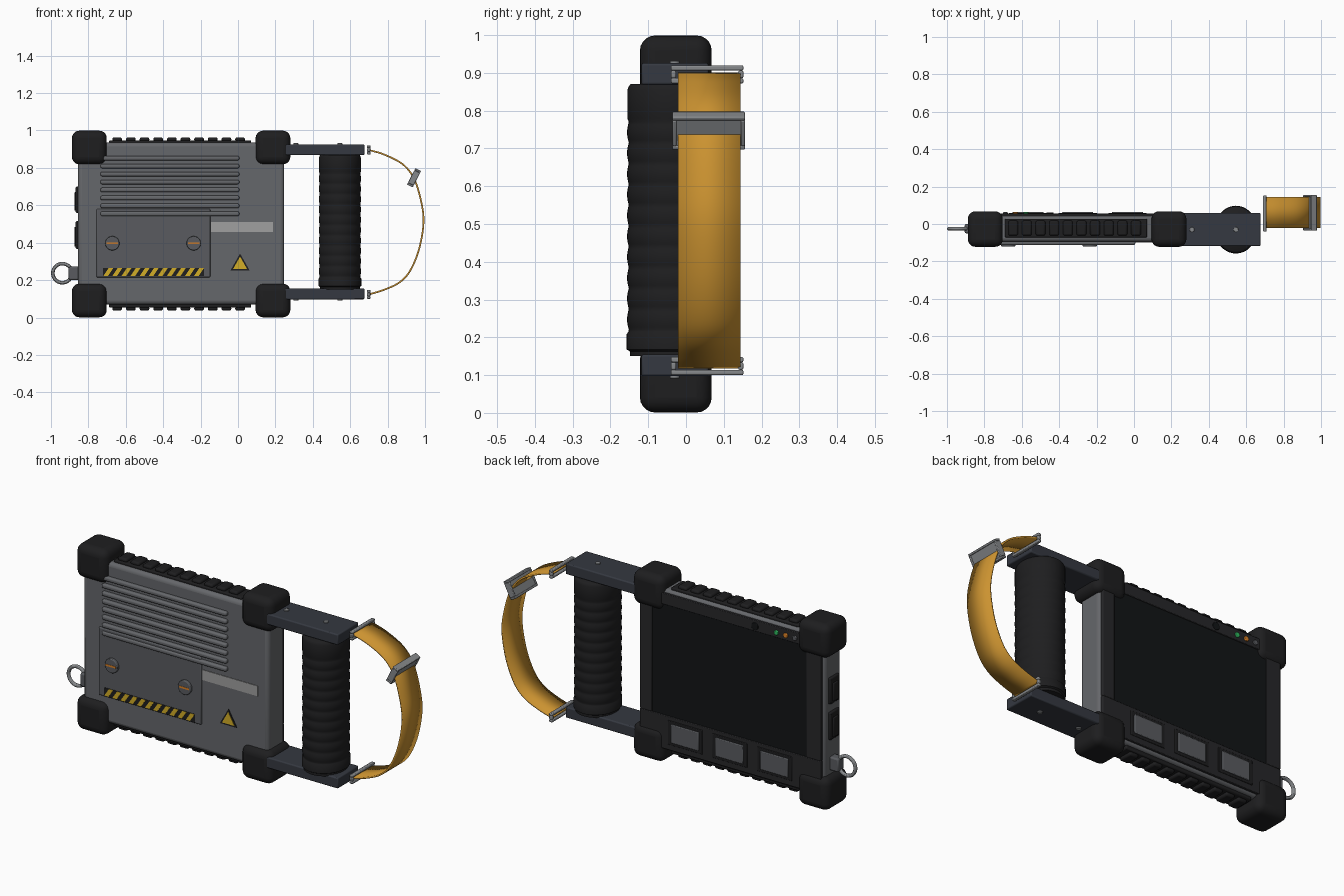
import bpy, bmesh, math
from mathutils import Vector, Matrix

if "Cube" in bpy.data.objects:
    bpy.data.objects.remove(bpy.data.objects["Cube"])


def material(name, r, g, b):
    m = bpy.data.materials.new(name)
    m.diffuse_color = (r, g, b, 1)
    m.use_nodes = True
    m.node_tree.nodes["Principled BSDF"].inputs["Base Color"].default_value = m.diffuse_color
    return m


BODY = material("body_grey", 0.13, 0.135, 0.145)
PANEL = material("panel_grey", 0.10, 0.105, 0.115)
RUBBER = material("rubber_black", 0.013, 0.013, 0.014)
BEZEL = material("bezel_black", 0.02, 0.02, 0.022)
GLASS = material("screen_black", 0.006, 0.007, 0.008)
ARM = material("arm_slate", 0.035, 0.04, 0.052)
METAL = material("metal", 0.24, 0.25, 0.26)
STRAP = material("strap_ochre", 0.60, 0.29, 0.03)
YELLOW = material("yellow", 0.65, 0.42, 0.02)
ORANGE = material("orange", 0.7, 0.22, 0.02)
GREEN = material("green", 0.03, 0.5, 0.12)
LABEL = material("label_grey", 0.35, 0.35, 0.35)


def finish(name, bm, mat, bevel=0, segs=3, angle=35):
    bmesh.ops.recalc_face_normals(bm, faces=bm.faces)
    me = bpy.data.meshes.new(name)
    bm.to_mesh(me)
    bm.free()
    ob = bpy.data.objects.new(name, me)
    bpy.context.collection.objects.link(ob)
    me.materials.append(mat)
    if bevel:
        mod = ob.modifiers.new("bevel", "BEVEL")
        mod.width, mod.segments, mod.limit_method = bevel, segs, 'ANGLE'
    bpy.ops.object.select_all(action='DESELECT')
    ob.select_set(True)
    bpy.context.view_layer.objects.active = ob
    bpy.ops.object.shade_smooth_by_angle(angle=math.radians(angle))
    return ob


def add_box(bm, x0, x1, y0, y1, z0, z1):
    mid = Matrix.Translation(((x0 + x1) / 2, (y0 + y1) / 2, (z0 + z1) / 2))
    bmesh.ops.create_cube(bm, size=1, matrix=mid @ Matrix.Diagonal((x1 - x0, y1 - y0, z1 - z0, 1)))


def boxes(name, dims, mat, bevel=0, segs=2):
    bm = bmesh.new()
    for d in dims:
        add_box(bm, *d)
    return finish(name, bm, mat, bevel, segs)


def disc(name, centre, r, depth, axis, mat, bevel=0, sides=32):
    rot = Matrix.Rotation(math.pi / 2, 4, 'X') if axis == 'Y' else Matrix()
    bm = bmesh.new()
    bmesh.ops.create_cone(bm, cap_ends=True, segments=sides, radius1=r, radius2=r, depth=depth,
                          matrix=Matrix.Translation(centre) @ rot)
    return finish(name, bm, mat, bevel)


def prisms(name, outlines, y0, y1, mat):
    """Extrude xz outlines between two y values."""
    bm = bmesh.new()
    for pts in outlines:
        f = bm.faces.new([bm.verts.new((x, y0, z)) for x, z in pts])
        ext = bmesh.ops.extrude_face_region(bm, geom=[f])
        bmesh.ops.translate(bm, vec=(0, y1 - y0, 0),
                            verts=[v for v in ext['geom'] if isinstance(v, bmesh.types.BMVert)])
    return finish(name, bm, mat)


def frame_bars(x0, x1, y0, y1, z0, z1, t):
    """Rectangular frame lying in the yz plane."""
    return [(x0, x1, y0, y1, z0, z0 + t), (x0, x1, y0, y1, z1 - t, z1),
            (x0, x1, y0, y0 + t, z0 + t, z1 - t), (x0, x1, y1 - t, y1, z0 + t, z1 - t)]


# Body shell and back bezel around the recessed screen
boxes("body", [(-0.855, 0.247, -0.095, 0.045, 0.07, 0.935)], BODY, 0.02, 3)
boxes("screen", [(-0.76, 0.17, 0.03, 0.05, 0.26, 0.87)], GLASS)
boxes("bezel", [(-0.842, 0.235, 0.03, 0.056, 0.085, 0.265), (-0.842, 0.235, 0.03, 0.056, 0.86, 0.92),
                (-0.842, -0.755, 0.03, 0.056, 0.265, 0.86), (0.165, 0.235, 0.03, 0.056, 0.265, 0.86)], BEZEL, 0.003)

# Corner bumpers
for side, x in (("left", -0.795), ("right", 0.187)):
    for level, z in (("lower", 0.091), ("upper", 0.909)):
        boxes("bumper_%s_%s" % (level, side), [(x - 0.093, x + 0.093, -0.122, 0.068, z - 0.09, z + 0.09)],
              RUBBER, 0.04, 5)

# Rubber rails with ribs, handle arms, arm screws, strap anchors: top and bottom
for level, s in (("lower", -1), ("upper", 1)):
    def zspan(a, b):
        return tuple(sorted((0.5 + s * a, 0.5 + s * b)))
    boxes("rail_" + level, [(-0.69, 0.07, -0.072, 0.028, *zspan(0.42, 0.447))], RUBBER, 0.006)
    ribs = [(-0.672 + i * 0.073, -0.620 + i * 0.073, -0.062, 0.018, *zspan(0.44, 0.463)) for i in range(10)]
    boxes("rail_ribs_" + level, ribs, RUBBER, 0.009)
    za, zb = (0.868, 0.926) if s > 0 else (0.097, 0.155)
    boxes("handle_arm_" + level, [(0.2, 0.676, -0.118, 0.06, za, zb)], ARM, 0.006)
    outer = zb if s > 0 else za
    for i, x in enumerate((0.31, 0.545)):
        disc("arm_screw_%s_%d" % (level, i), (x, -0.03, outer), 0.013, 0.012, 'Z', METAL, 0.002, 16)
    boxes("strap_anchor_" + level, frame_bars(0.69, 0.709, -0.04, 0.152, *((0.872, 0.92) if s > 0 else (0.1, 0.148)), 0.014),
          METAL, 0.004)

# Grip: elliptical lathe with scalloped middle and smooth cuffs
profile = [(0.0, 0.15), (0.106, 0.15), (0.106, 0.163), (0.114, 0.168), (0.114, 0.208), (0.109, 0.215)]
for i in range(81):
    t = i / 80
    profile.append((0.1085 + 0.004 * abs(math.sin(t * math.pi * 10)), 0.22 + 0.55 * t))
profile += [(0.112, 0.78), (0.112, 0.855), (0.108, 0.865), (0.104, 0.87), (0.0, 0.87)]
bm = bmesh.new()
edges = []
vs = [bm.verts.new((r, 0, z)) for r, z in profile]
edges = [bm.edges.new(p) for p in zip(vs, vs[1:])]
bmesh.ops.spin(bm, geom=vs + edges, cent=(0, 0, 0), axis=(0, 0, 1), angle=2 * math.pi, steps=40)
bmesh.ops.remove_doubles(bm, verts=bm.verts, dist=1e-5)
bmesh.ops.transform(bm, verts=bm.verts, matrix=Matrix.Translation((0.545, -0.03, 0)) @ Matrix.Diagonal((1, 1.12, 1, 1)))
finish("grip", bm, RUBBER, angle=50)

# Hand strap: Catmull-Rom ribbon
path = [Vector(p) for p in ((0.695, 0.897), (0.78, 0.872), (0.88, 0.82), (0.94, 0.745), (0.977, 0.63), (0.992, 0.51),
                            (0.968, 0.366), (0.92, 0.25), (0.862, 0.187), (0.78, 0.148), (0.695, 0.122))]
ctrl = [2 * path[0] - path[1]] + path + [2 * path[-1] - path[-2]]
line = []
for a, b, c, d in zip(ctrl, ctrl[1:], ctrl[2:], ctrl[3:]):
    for k in range(6):
        t = k / 6
        line.append(0.5 * (2 * b + (c - a) * t + (2 * a - 5 * b + 4 * c - d) * t * t + (3 * b - a - 3 * c + d) * t ** 3))
line.append(path[-1])
bm = bmesh.new()
rows = [[bm.verts.new((p.x, y, p.y)) for y in (-0.021, 0.144)] for p in line]
for r, q in zip(rows, rows[1:]):
    bm.faces.new((r[0], r[1], q[1], q[0]))
strap = finish("hand_strap", bm, STRAP)
solid = strap.modifiers.new("thickness", "SOLIDIFY")
solid.thickness, solid.offset = 0.009, 0

# Tilted strap slider
slider = boxes("strap_slider", [(-0.012, 0.012, -0.088, 0.088, -0.042, 0.042)]
               + frame_bars(-0.017, 0.017, -0.096, 0.096, -0.049, 0.049, 0.011), METAL, 0.003)
slider.location = (0.941, 0.06, 0.747)
slider.rotation_euler = (0, math.radians(27), 0)

# Front: cooling ribs, battery cover, hazard stripe
boxes("cooling_ribs", [(-0.735, 0.007, -0.113, -0.085, 0.852 - i * 0.0425 - 0.012, 0.852 - i * 0.0425 + 0.012)
                       for i in range(8)], BODY, 0.009, 3)
boxes("battery_cover", [(-0.757, -0.148, -0.105, -0.08, 0.215, 0.58)], PANEL, 0.005)
boxes("hazard_base", [(-0.722, -0.182, -0.107, -0.1, 0.221, 0.265)], RUBBER)
prisms("hazard_stripes", [[(x, 0.222), (x + 0.025, 0.222), (x + 0.053, 0.264), (x + 0.028, 0.264)]
                          for x in [-0.72 + i * 0.0485 for i in range(11)]], -0.1085, -0.104, YELLOW)

# Battery cover screws with slots
for i, x in enumerate((-0.672, -0.237)):
    disc("cover_screw_%d" % i, (x, -0.108, 0.397), 0.038, 0.024, 'Y', PANEL, 0.004)
    boxes("screw_slot_%d" % i, [(x - 0.03, x + 0.03, -0.1215, -0.115, 0.392, 0.402)], ORANGE)

# Blank label plate and warning triangle
boxes("label_plate", [(-0.145, 0.186, -0.098, -0.09, 0.456, 0.511)], LABEL)
prisms("warning_border", [[(-0.04, 0.252), (0.062, 0.252), (0.011, 0.342)]], -0.097, -0.09, RUBBER)
prisms("warning_sign", [[(-0.026, 0.26), (0.048, 0.26), (0.011, 0.326)]], -0.099, -0.09, YELLOW)

# Back: buttons, status lights, camera
for i in range(3):
    x = -0.035 - i * 0.266
    boxes("button_surround_%d" % i, [(x - 0.103, x + 0.103, 0.05, 0.059, 0.115, 0.245)], RUBBER, 0.003)
    boxes("button_%d" % i, [(x - 0.083, x + 0.083, 0.05, 0.064, 0.13, 0.23)], PANEL, 0.004)
for i, (x, m) in enumerate(((-0.578, GREEN), (-0.633, ORANGE), (-0.688, PANEL))):
    disc("status_light_%d" % i, (x, 0.056, 0.888), 0.013, 0.014, 'Y', m, 0.003, 20)
disc("camera", (-0.45, 0.055, 0.888), 0.02, 0.012, 'Y', GLASS, 0.003, 24)

# Left side: port covers and lanyard ring
for i, (z0, z1) in enumerate(((0.56, 0.70), (0.367, 0.515))):
    boxes("port_cover_%d" % i, [(-0.868, -0.84, -0.068, 0.012, z0, z1)], RUBBER, 0.006)
    boxes("port_tab_%d" % i, [(-0.875, -0.86, -0.05, -0.006, z0 + 0.012, z1 - 0.03)], RUBBER, 0.004)
boxes("ring_mount", [(-0.905, -0.84, -0.05, 0.0, 0.2, 0.272)], PANEL, 0.008)
bpy.ops.mesh.primitive_torus_add(major_radius=0.051, minor_radius=0.0095, major_segments=40, minor_segments=12,
                                 location=(-0.939, -0.025, 0.237), rotation=(math.pi / 2, 0, 0))
ring = bpy.context.object
ring.name = "lanyard_ring"
ring.data.materials.append(METAL)
bpy.ops.object.shade_smooth_by_angle()
